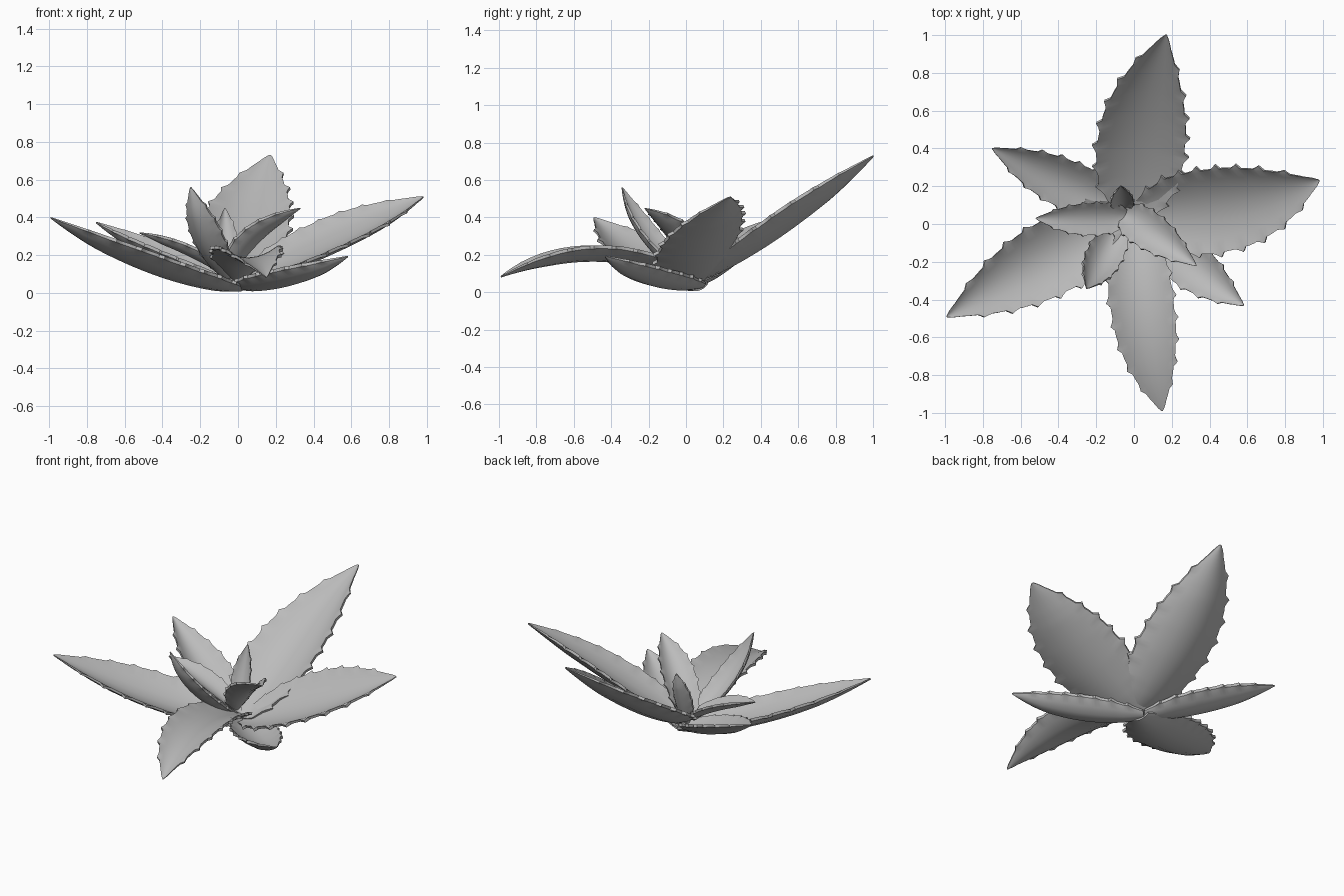
import bpy, bmesh
from mathutils import Vector, Quaternion
from math import radians

cube = bpy.data.objects.get("Cube")
if cube:
    bpy.data.objects.remove(cube)

grey = bpy.data.materials.new("leaf grey")
grey.use_nodes = True
grey.diffuse_color = (0.5, 0.5, 0.5, 1)
grey.node_tree.nodes["Principled BSDF"].inputs["Base Color"].default_value = (0.5, 0.5, 0.5, 1)

OUTLINE = [(0, .3), (.1, .62), (.22, .88), (.4, 1), (.58, .95), (.7, .81), (.82, .57), (.92, .29), (1, .02)]
TOOTH = [0, 0, 0, 0, .4, 1]      # saw pattern, hooked toward the tip
ACROSS = [-1, -.94, -.7, -.35, 0, .35, .7, .94, 1]


def outline(t):
    for (a, wa), (b, wb) in zip(OUTLINE, OUTLINE[1:]):
        if t <= b:
            return wa + (wb - wa) * (t - a) / (b - a)
    return 0


def leaf(name, base, mid, tip, half, cup, roll=0, teeth=9, thick=.017):
    """Cupped, toothed blade along a curve through three points."""
    base, mid, tip = Vector(base), Vector(mid), Vector(tip)
    ctrl = mid * 2 - (base + tip) / 2
    bm = bmesh.new()
    rings = []
    rows = teeth * len(TOOTH)
    for i in range(rows + 1):
        t = i / rows
        centre = base * (1 - t) ** 2 + ctrl * 2 * t * (1 - t) + tip * t * t
        along = ((ctrl - base) * (1 - t) + (tip - ctrl) * t).normalized()
        side = along.cross(Vector((0, 0, 1))).normalized()
        side = Quaternion(along, radians(roll)) @ side
        up = side.cross(along)
        w = outline(t)
        spike = TOOTH[i % len(TOOTH)] * half * min(.11, w * .2)
        top, under = [], []
        for u in ACROSS:
            reach = half * w * u + (spike * u if abs(u) == 1 else 0)
            p = centre + side * reach + up * cup * w * u * u
            body = thick * (.25 + .75 * min(1, w * 1.4))
            top.append(bm.verts.new(p))
            under.append(bm.verts.new(p - up * body * (1 + .4 * (1 - u * u))))
        rings.append(top + under[::-1])
    n = len(rings[0])
    for a, b in zip(rings, rings[1:]):
        for k in range(n):
            bm.faces.new((a[k], a[(k + 1) % n], b[(k + 1) % n], b[k]))
    bm.faces.new(rings[0][::-1])
    bm.faces.new(rings[-1])
    bmesh.ops.recalc_face_normals(bm, faces=bm.faces)
    mesh = bpy.data.meshes.new(name)
    bm.to_mesh(mesh)
    bm.free()
    mesh.materials.append(grey)
    obj = bpy.data.objects.new(name, mesh)
    bpy.context.collection.objects.link(obj)
    bpy.ops.object.select_all(action='DESELECT')
    obj.select_set(True)
    bpy.context.view_layer.objects.active = obj
    bpy.ops.object.shade_smooth_by_angle(angle=radians(35))


# Large outer leaves
leaf("back_leaf", (.02, .03, .06), (.05, .5, .32), (.17, 1, .73), .235, .085, 0, 9)
leaf("left_leaf", (.01, .05, .05), (.49, .1, .25), (.98, .23, .51), .235, .07, 17, 9)
leaf("front_leaf", (0, .05, .07), (.05, -.48, .187), (.15, -.99, .085), .17, .065, 0, 9)
leaf("right_leaf", (.01, .06, .02), (-.47, -.19, .13), (-.99, -.49, .4), .2, .075, -5, 9)

# Medium outer leaves
leaf("front_left_leaf", (-.01, .08, .035), (.28, -.2, .063), (.58, -.43, .195), .13, .065, 0, 8)
leaf("back_right_leaf", (-.02, .06, .05), (-.38, .22, .17), (-.75, .4, .375), .13, .065, 0, 8)

# Young inner leaves
leaf("inner_right_leaf", (-.02, .04, .08), (-.26, .025, .215), (-.52, .03, .32), .085, .04, 0, 7, .014)
leaf("inner_left_leaf", (-.05, .05, .09), (.1, -.05, .29), (.33, -.22, .45), .1, .05, 0, 7, .014)
leaf("inner_front_leaf", (-.06, .02, .08), (-.18, -.21, .285), (-.25, -.34, .56), .095, .05, 0, 7, .014)
leaf("centre_leaf", (-.06, .08, .08), (-.065, .15, .26), (-.07, .2, .45), .06, .035, 0, 6, .012)
